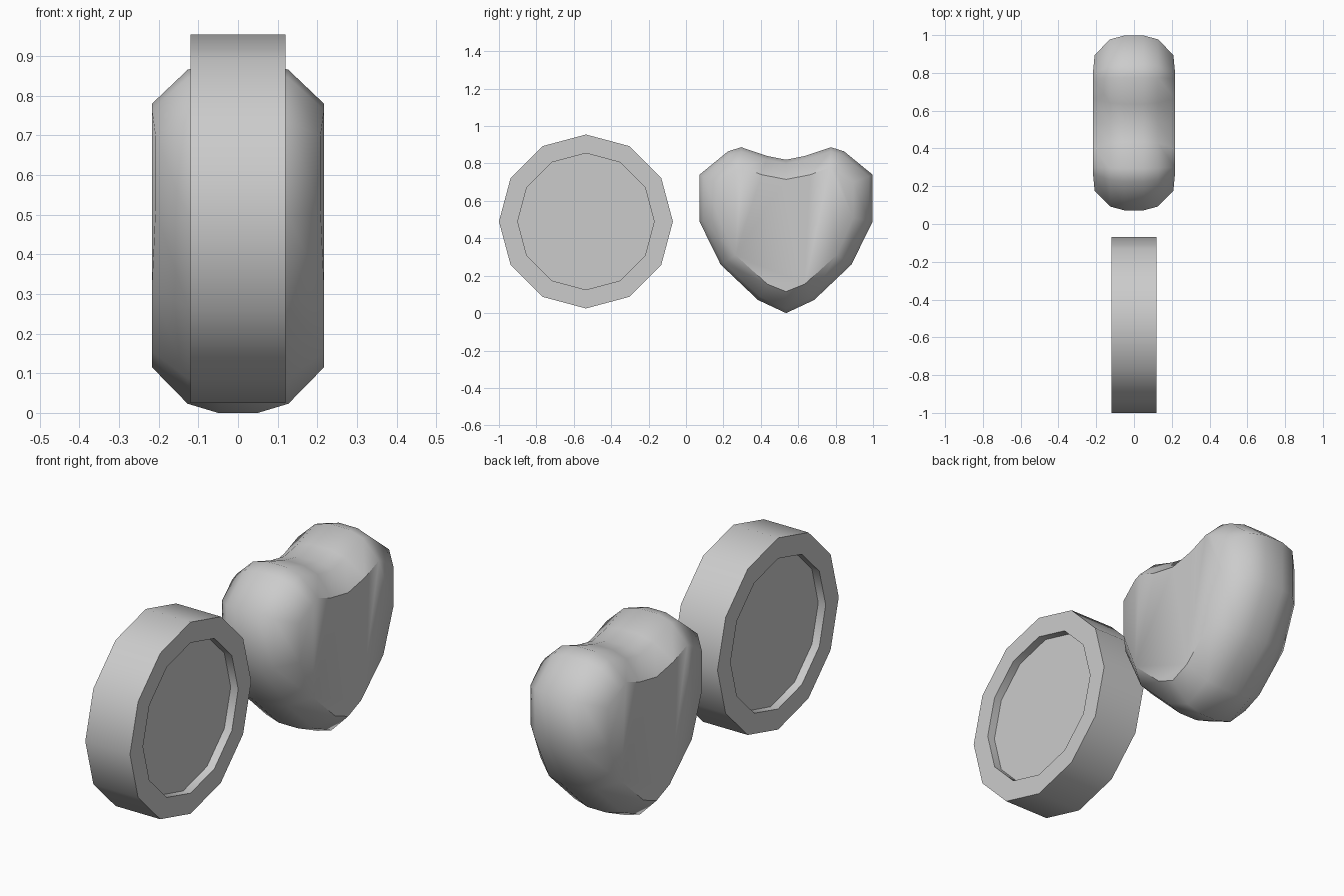
import bpy, bmesh, math

if "Cube" in bpy.data.objects:
    bpy.data.objects.remove(bpy.data.objects["Cube"])


def finish(bm, name, location):
    bmesh.ops.recalc_face_normals(bm, faces=bm.faces[:])
    mesh = bpy.data.meshes.new(name)
    bm.to_mesh(mesh)
    bm.free()
    obj = bpy.data.objects.new(name, mesh)
    bpy.context.collection.objects.link(obj)
    obj.location = location
    return obj


def bridge(bm, a, b):
    n = len(a)
    for i in range(n):
        f = bm.faces.new((a[i], a[(i + 1) % n], b[(i + 1) % n], b[i]))
        f.smooth = True


# Round disc: twelve-sided rim with a shallow recess on both faces
def disc_ring(bm, x, r, n=12):
    return [bm.verts.new((x, r * math.sin(math.tau * i / n), r * math.cos(math.tau * i / n)))
            for i in range(n)]


bm = bmesh.new()
rings = [disc_ring(bm, x, r) for x, r in
         [(-.08, .365), (-.12, .365), (-.12, .465), (.12, .465), (.12, .365), (.08, .365)]]
for a, b in zip(rings, rings[1:]):
    bridge(bm, a, b)
bm.faces.new(rings[0])
bm.faces.new(rings[-1])
disc = finish(bm, "round_disc", (0, -.535, .49))
bpy.context.view_layer.objects.active = disc
disc.select_set(True)
bpy.ops.object.shade_smooth_by_angle(angle=math.radians(35))

# Heart: half outlines (y, z) from bottom tip to top notch, mirrored in y
outer = [(0, 0), (.15, .07), (.35, .26), (.463, .49), (.463, .74),
         (.31, .865), (.24, .887), (.10, .84), (0, .82)]
inner = [(0, .115), (.10, .155), (.27, .31), (.36, .51), (.36, .70),
         (.27, .765), (.235, .78), (.13, .74), (0, .715)]


def heart_ring(bm, x, t):
    half = [(a[0] + (b[0] - a[0]) * t, a[1] + (b[1] - a[1]) * t) for a, b in zip(outer, inner)]
    loop = half + [(-y, z) for y, z in half[-2:0:-1]]
    ring = [bm.verts.new((x, y, z)) for y, z in loop]
    if t == 1:  # the cheeks lean slightly inward
        for i in (3, 4, 12, 13):
            ring[i].co.x *= .96
    return ring


bm = bmesh.new()
rings = [heart_ring(bm, x, t) for x, t in
         [(-.217, 1), (-.127, .2), (-.05, 0), (.05, 0), (.127, .2), (.217, 1)]]
for a, b in zip(rings, rings[1:]):
    bridge(bm, a, b)

# Flat heart faces with creased top and bottom, and soft cheek panels
for ring in (rings[0], rings[-1]):
    centre = bm.faces.new([ring[i] for i in (0, 1, 2, 6, 7, 8, 9, 10, 14, 15)])
    centre.smooth = True
    for e in centre.edges:
        if len(e.link_faces) == 2:
            e.smooth = False
    for ids in ((2, 3, 4, 5, 6), (10, 11, 12, 13, 14)):
        bm.faces.new([ring[i] for i in ids]).smooth = True
finish(bm, "heart", (0, .535, 0))
